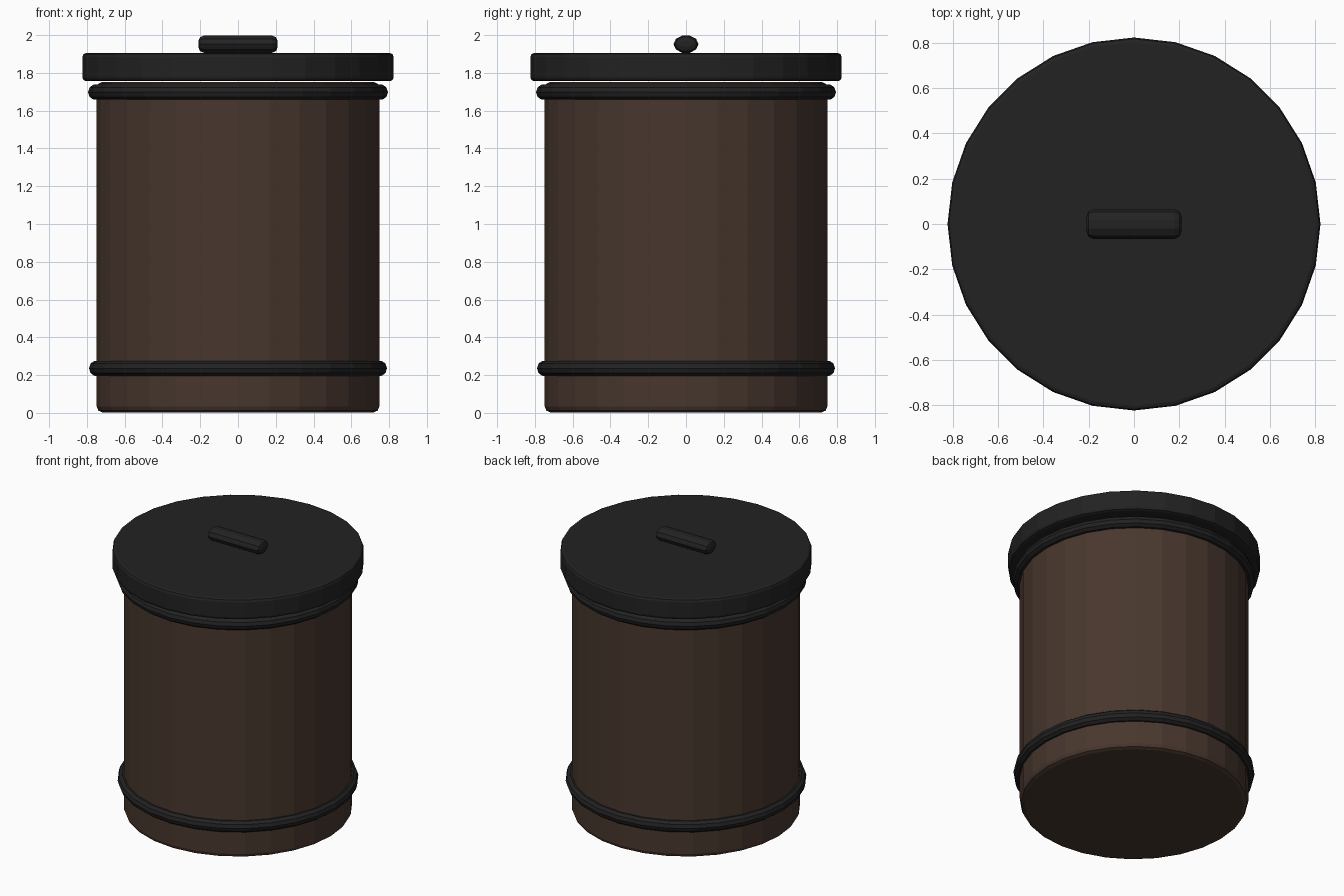
import bpy, math

if "Cube" in bpy.data.objects:
    bpy.data.objects.remove(bpy.data.objects["Cube"])

SIDES = 28


def material(name, rgb):
    m = bpy.data.materials.new(name)
    m.diffuse_color = (*rgb, 1)
    m.use_nodes = True
    m.node_tree.nodes["Principled BSDF"].inputs["Base Color"].default_value = m.diffuse_color
    return m


brown = material("dark brown", (0.065, 0.038, 0.027))
black = material("charcoal black", (0.016, 0.016, 0.016))


def finish(name, mat, bevel=0, segments=2, smooth=None):
    ob = bpy.context.object
    ob.name = name
    ob.data.materials.append(mat)
    bpy.ops.object.transform_apply(location=False, rotation=True, scale=True)
    if bevel:
        b = ob.modifiers.new("rounded edges", 'BEVEL')
        b.width, b.segments = bevel, segments
        b.limit_method, b.angle_limit = 'ANGLE', math.radians(50)
    if smooth:
        bpy.ops.object.shade_smooth_by_angle(angle=math.radians(smooth))
    return ob


def drum(name, mat, radius, z0, z1, bevel):
    bpy.ops.mesh.primitive_cylinder_add(vertices=SIDES, radius=radius, depth=z1 - z0,
                                        location=(0, 0, (z0 + z1) / 2))
    return finish(name, mat, bevel)


# Barrel body and lid
drum("barrel_body", brown, 0.748, 0.003, 1.752, 0.03)
drum("lid", black, 0.824, 1.756, 1.905, 0.02)

# Round hoops
for name, z, major in (("upper_hoop", 1.698, 0.752), ("lower_hoop", 0.236, 0.747)):
    bpy.ops.mesh.primitive_torus_add(major_segments=SIDES, minor_segments=10,
                                     major_radius=major, minor_radius=0.042,
                                     location=(0, 0, z))
    finish(name, black)

# Lid handle: a flattened bar lying along x
bpy.ops.mesh.primitive_cylinder_add(vertices=10, radius=1, depth=2, location=(0, 0, 1.952),
                                    rotation=(0, math.pi / 2, 0))
bpy.context.object.scale = (0.048, 0.066, 0.21)
finish("lid_handle", black, 0.03)
